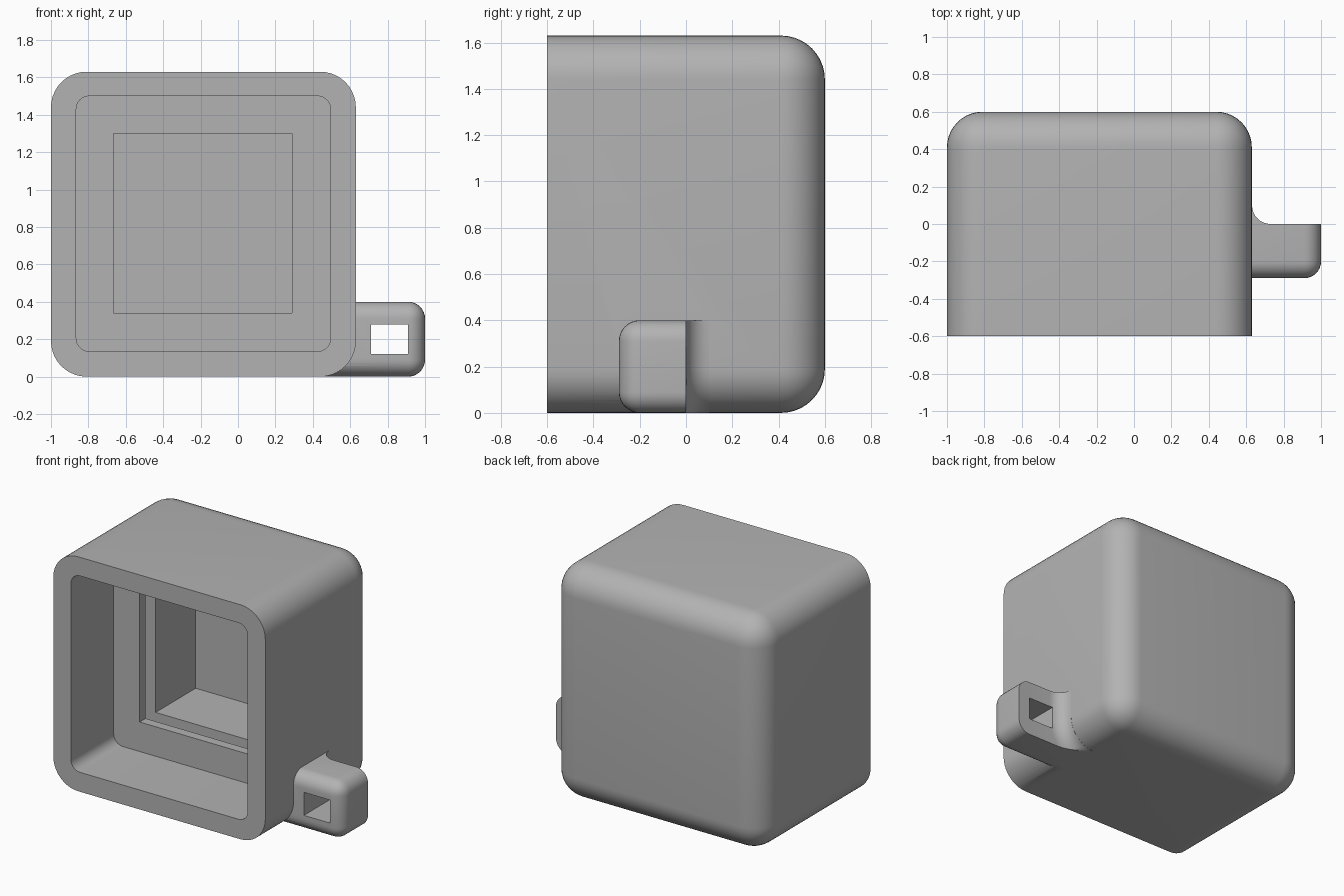
import bpy, bmesh, math

old = bpy.data.objects.get("Cube")
if old:
    bpy.data.objects.remove(old, do_unlink=True)

# One flat grey for the whole casing
grey = bpy.data.materials.new("matte_grey")
grey.use_nodes = True
grey.diffuse_color = (0.45, 0.45, 0.45, 1)
grey.node_tree.nodes["Principled BSDF"].inputs["Base Color"].default_value = grey.diffuse_color


def finish(bm, name):
    bmesh.ops.recalc_face_normals(bm, faces=bm.faces)
    mesh = bpy.data.meshes.new(name)
    bm.to_mesh(mesh)
    bm.free()
    mesh.materials.append(grey)
    obj = bpy.data.objects.new(name, mesh)
    bpy.context.collection.objects.link(obj)
    return obj


def block(name, x, y, z, radius=0, rounded=None, segments=8):
    """Box between limits; edges whose midpoint passes the rule are rounded."""
    bm = bmesh.new()
    bmesh.ops.create_cube(bm, size=1)
    for v in bm.verts:
        v.co = [lim[0] if c < 0 else lim[1] for c, lim in zip(v.co, (x, y, z))]
    if rounded:
        edges = [e for e in bm.edges if rounded((e.verts[0].co + e.verts[1].co) / 2)]
        bmesh.ops.bevel(bm, geom=edges, offset=radius, offset_type='OFFSET',
                        segments=segments, profile=0.5, affect='EDGES', clamp_overlap=True)
    return finish(bm, name)


def combine(target, tool, operation):
    mod = target.modifiers.new(tool.name, 'BOOLEAN')
    mod.operation = operation
    mod.solver = 'EXACT'
    mod.object = tool
    bpy.context.view_layer.objects.active = target
    bpy.ops.object.modifier_apply(modifier=mod.name)
    bpy.data.objects.remove(tool, do_unlink=True)


SIDE, R, H = 0.63, 0.19, 0.4
FRONT, BACK = -0.6, 0.6

# Casing: every edge rounded except the front rim
casing = block("casing", (-1, SIDE), (FRONT, BACK), (0, 1.63), R,
               lambda m: m.y > FRONT + 0.1, 10)

# Side lug: rounded at the front and the outer end
lug = block("side_lug", (SIDE - R, 1), (-0.29, 0), (0, H), 0.09,
            lambda m: (m.y < -0.2 and m.x > 0.5) or (m.x > 0.9 and abs(m.z - H / 2) > 0.1))

# Concave fillet behind the lug, following the casing's rounded lower edge
bm = bmesh.new()
F, N = 0.1, 8
layers = [(-0.04, F)] + [(F - F * math.cos(t), F - F * math.sin(t) + 0.001)
                         for t in (i / N * math.pi / 2 for i in range(N + 1))]
rings = []
for y, d in layers:
    end = math.asin(R / (R + d))
    pts = [(SIDE - R, H), (SIDE + d, H)]
    for i in range(N + 1):
        a = end * i / N
        pts.append((SIDE - R + (R + d) * math.cos(a), R - (R + d) * math.sin(a)))
    pts.append((SIDE - R - 0.05, 0))
    rings.append([bm.verts.new((px, y, pz)) for px, pz in pts])
for a, b in zip(rings, rings[1:]):
    for i in range(len(a)):
        j = (i + 1) % len(a)
        bm.faces.new((a[i], a[j], b[j], b[i]))
bm.faces.new(rings[0])
bm.faces.new(rings[-1])
fillet = finish(bm, "lug_fillet")

combine(casing, lug, 'UNION')
combine(casing, fillet, 'UNION')

# Hollows: front recess, inner chamber, slot behind the lip, lug hole
cutters = [
    block("front_recess", (-0.865, 0.495), (-0.7, -0.13), (0.135, 1.5), 0.07,
          lambda m: abs(m.x + 0.185) > 0.5 and abs(m.z - 0.8175) > 0.5),
    block("inner_chamber", (-0.665, 0.29), (-0.2, 0.485), (0.34, 1.3)),
    block("pane_slot", (-0.765, 0.39), (-0.065, 0.045), (0.24, 1.4)),
    block("lug_hole", (0.71, 0.91), (-0.5, 0.3), (0.12, 0.28)),
]
for cutter in cutters:
    combine(casing, cutter, 'DIFFERENCE')

bpy.ops.object.select_all(action='DESELECT')
casing.select_set(True)
bpy.context.view_layer.objects.active = casing
bpy.ops.object.shade_smooth_by_angle(angle=math.radians(30))
